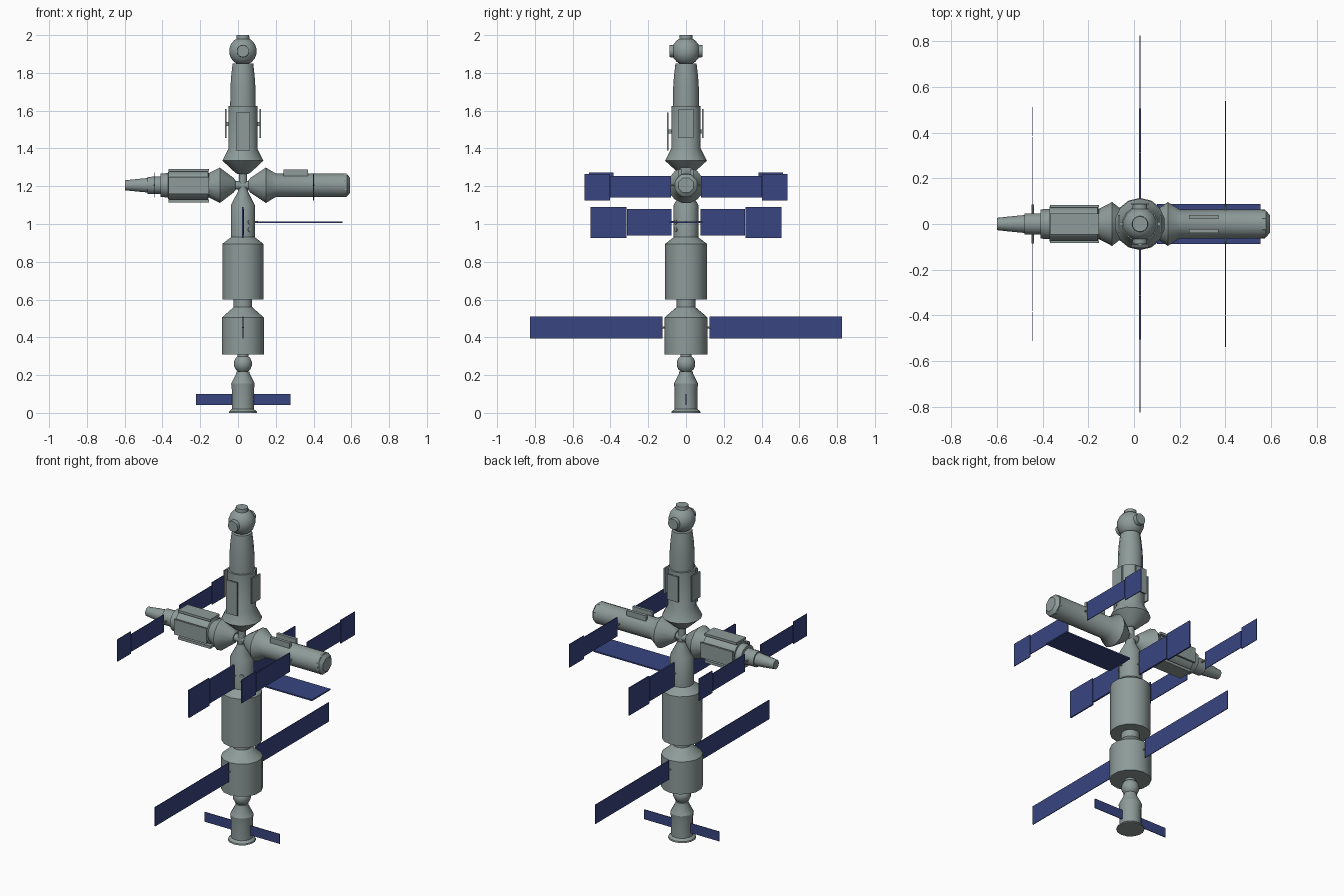
import bpy, bmesh, math
from mathutils import Matrix, Vector

if "Cube" in bpy.data.objects:
    bpy.data.objects.remove(bpy.data.objects["Cube"])

AX, HUB = 0.026, 1.205      # column axis x, height of the crossing arms

blue = bpy.data.materials.new("panel_blue")
blue.diffuse_color = (0.04, 0.06, 0.22, 1)
blue.use_nodes = True
blue.node_tree.nodes["Principled BSDF"].inputs["Base Color"].default_value = blue.diffuse_color
grey = bpy.data.materials.new("hull_grey")
grey.diffuse_color = (0.27, 0.33, 0.32, 1)
grey.use_nodes = True
grey.node_tree.nodes["Principled BSDF"].inputs["Base Color"].default_value = grey.diffuse_color


def finish(name, bm, mat, smooth=False):
    bmesh.ops.recalc_face_normals(bm, faces=bm.faces)
    me = bpy.data.meshes.new(name)
    bm.to_mesh(me)
    bm.free()
    me.materials.append(mat)
    ob = bpy.data.objects.new(name, me)
    bpy.context.collection.objects.link(ob)
    if smooth:
        bpy.ops.object.select_all(action='DESELECT')
        ob.select_set(True)
        bpy.context.view_layer.objects.active = ob
        bpy.ops.object.shade_smooth_by_angle(angle=math.radians(32))
    return ob


def lathe(name, profile, origin=(AX, 0, 0), axis=(0, 0, 1), n=14):
    """Closed turned body from (distance, radius) pairs along an axis."""
    bm = bmesh.new()
    rings = []
    for d, r in profile:
        rings.append([bm.verts.new((r * math.cos(2 * math.pi * (i + .5) / n),
                                    r * math.sin(2 * math.pi * (i + .5) / n), d)) for i in range(n)])
    for a, b in zip(rings, rings[1:]):
        for i in range(n):
            j = (i + 1) % n
            bm.faces.new((a[i], a[j], b[j], b[i]))
    bm.faces.new(rings[0])
    bm.faces.new(rings[-1])
    rot = Vector((0, 0, 1)).rotation_difference(Vector(axis)).to_matrix().to_4x4()
    bm.transform(Matrix.Translation(origin) @ rot)
    return finish(name, bm, grey, True)


def box(name, lo, hi, mat=grey):
    bm = bmesh.new()
    bmesh.ops.create_cube(bm, size=1)
    lo, hi = Vector(lo), Vector(hi)
    bm.transform(Matrix.Translation((lo + hi) / 2) @ Matrix.Diagonal((*(hi - lo), 1)))
    return finish(name, bm, mat)


def ball(c, r, k=7):
    """Profile points for a sphere section on the axis."""
    return [(c - r * math.cos(math.pi * i / k), r * math.sin(math.pi * i / k)) for i in range(1, k)]


def wings(name, x, y0, y1, z0, z1, t=.004):
    """Mirrored pair of panels along y."""
    for s, side in ((-1, "front"), (1, "back")):
        a, b = sorted((s * y0, s * y1))
        box(f"{name}_{side}", (x - t / 2, a, z0), (x + t / 2, b, z1), blue)


# lower supply craft
lathe("lower_craft_engine", [(0, .077), (.008, .075), (.02, .06), (.12, .06), (.155, .064), (.21, .036), (.22, .036)])
lathe("lower_craft_cabin", ball(.26, .05))
lathe("lower_craft_dock", [(.29, .03), (.315, .03)])

# stacked column modules
lathe("lower_module", [(.31, .114), (.505, .114), (.56, .05), (.605, .05)])
lathe("core_module", [(.60, .111), (.895, .111), (.93, .065), (1.10, .065), (1.17, .028), (1.185, .028)])
lathe("upper_module", [(1.265, .03), (1.275, .045), (1.335, .111), (1.40, .078), (1.625, .078), (1.626, .069),
                       (1.72, .068), (1.78, .064), (1.85, .056)])
lathe("upper_node", ball(1.915, .075, 9))
lathe("upper_dock", [(1.97, .036), (2.0, .034)])
for s, nm in ((-1, "front"), (1, "back")):
    lathe(f"node_port_{nm}", [(.04, .034), (.088, .032)], (AX, 0, 1.915), (0, s, 0))

# crossing hub
lathe("hub_vertical", [(1.15, .022), (1.27, .022)])
lathe("hub_horizontal", [(-.06, .022), (.06, .022)], (AX, 0, HUB), (1, 0, 0))

# side arms, measured outward from the column axis
lathe("left_arm", [(.04, .028), (.05, .04), (.122, .096), (.18, .066), (.185, .076), (.395, .076), (.396, .066),
                   (.435, .064), (.436, .047), (.505, .046), (.506, .039), (.56, .034), (.625, .027)],
      (AX, 0, HUB), (-1, 0, 0))
lathe("right_arm", [(.03, .028), (.04, .04), (.122, .096), (.175, .063), (.548, .063)],
      (AX, 0, HUB), (1, 0, 0))
lathe("right_arm_cap", [(.535, .064), (.552, .063), (.568, .042)], (AX, 0, HUB), (1, 0, 0), 8)

# radiators on the left arm
x0, x1 = -.367, -.153
box("left_radiator_top", (x0, -.045, HUB + .072), (x1, .045, HUB + .086))
box("left_radiator_bottom", (x0, -.045, HUB - .09), (x1, .045, HUB - .074))
for s, nm in ((-1, "front"), (1, "back")):
    a, b = sorted((s * .072, s * .083))
    box(f"left_radiator_{nm}", (x0, a, HUB - .045), (x1, b, HUB + .045))
    # twin rails on the right arm
    box(f"right_rail_{nm}", (.24, s * .03 - .009, HUB + .05), (.37, s * .03 + .009, HUB + .083))

# radiators on the upper module
for s, nm in ((-1, "left"), (1, "right")):
    a, b = sorted((AX + s * .087, AX + s * .095))
    box(f"upper_radiator_{nm}", (a, -.04, 1.455), (b, .04, 1.608))
    box(f"upper_radiator_strut_{nm}", (min(AX, a), -.008, 1.52), (max(AX, b - .002), .008, 1.54))
box("upper_radiator_front", (AX - .037, -.1, 1.39), (AX + .037, -.092, 1.59))
box("upper_radiator_back", (AX - .037, .084, 1.455), (AX + .037, .092, 1.608))
box("upper_radiator_strut_front", (AX - .008, -.094, 1.48), (AX + .008, .086, 1.5))

# small thrusters on the core
for i, z in enumerate((.97, 1.01)):
    lathe(f"core_thruster_{i + 1}", [(.045, .012), (.068, .012)], (AX, 0, z), (.55, -.83, 0), 8)

# lower craft panels along x
box("lower_craft_panel_left", (-.222, -.002, .042), (AX - .058, .002, .1), blue)
box("lower_craft_panel_right", (AX + .058, -.002, .042), (.278, .002, .1), blue)

# long panels along y, and stub axles
wings("lower_module_panel", AX, .125, .825, .395, .51)
wings("core_panel_inner", AX, .078, .312, .938, 1.08, .01)
wings("core_panel_outer", AX, .315, .505, .925, 1.09, .008)
wings("left_arm_panel_inner", -.443, .075, .38, 1.15, 1.255)
wings("left_arm_panel_outer", -.443, .385, .513, 1.14, 1.273)
wings("right_arm_panel_inner", .4, .08, .4, 1.14, 1.255)
wings("right_arm_panel_outer", .4, .402, .538, 1.125, 1.265)
for nm, x, z, l in (("lower", AX, .452, .13), ("core", AX, 1.01, .09),
                    ("left_arm", -.443, HUB, .085), ("right_arm", .4, HUB, .085)):
    lathe(f"{nm}_panel_axle", [(-l, .005), (l, .005)], (x, 0, z), (0, 1, 0), 8)

# flat panel to the right of the core
box("core_panel_side", (.1, -.087, 1.006), (.553, .087, 1.014), blue)
lathe("core_side_axle", [(.05, .006), (.08, .006)], (AX, 0, 1.01), (1, 0, 0), 8)
